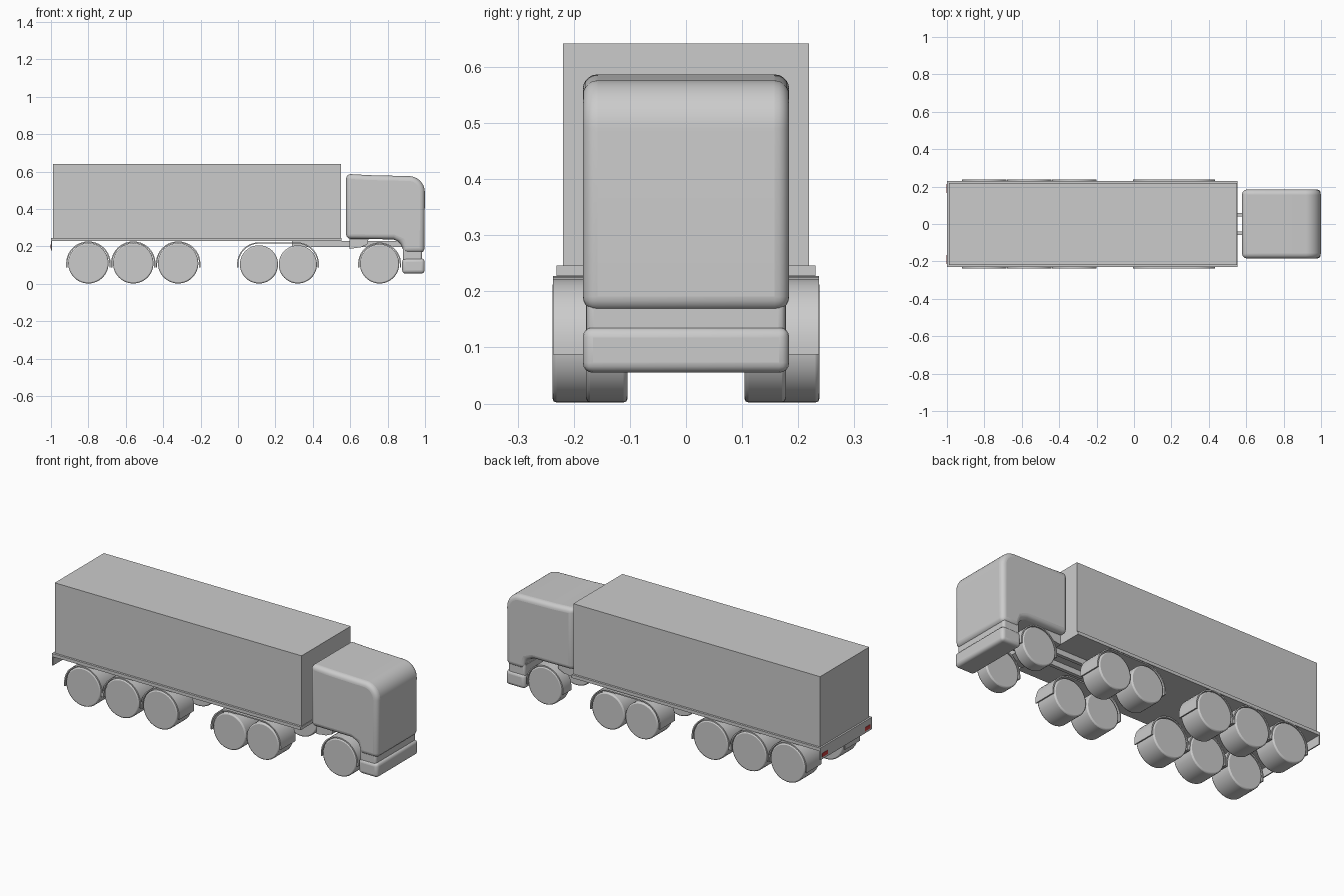
import bpy, bmesh, math

if "Cube" in bpy.data.objects:
    bpy.data.objects.remove(bpy.data.objects["Cube"])

RED = bpy.data.materials.new("tail_red")
RED.diffuse_color = (0.6, 0.05, 0.05, 1)
RED.use_nodes = True
RED.node_tree.nodes["Principled BSDF"].inputs["Base Color"].default_value = RED.diffuse_color


def finish(name, bm, bevel=0, segments=3, smooth=False):
    bmesh.ops.recalc_face_normals(bm, faces=bm.faces)
    mesh = bpy.data.meshes.new(name)
    bm.to_mesh(mesh)
    bm.free()
    ob = bpy.data.objects.new(name, mesh)
    bpy.context.collection.objects.link(ob)
    if bevel:
        m = ob.modifiers.new("bevel", 'BEVEL')
        m.width, m.segments = bevel, segments
        m.limit_method, m.angle_limit = 'ANGLE', math.radians(35)
        m.use_clamp_overlap = False
    if bevel or smooth:
        bpy.ops.object.select_all(action='DESELECT')
        bpy.context.view_layer.objects.active = ob
        ob.select_set(True)
        bpy.ops.object.shade_smooth_by_angle(angle=math.radians(35))
    return ob


def extrude(name, points, y0, y1, **kw):
    """Extrude an x-z outline from y0 to y1."""
    bm = bmesh.new()
    face = bm.faces.new([bm.verts.new((x, y0, z)) for x, z in points])
    out = bmesh.ops.extrude_face_region(bm, geom=[face])
    for g in out["geom"]:
        if isinstance(g, bmesh.types.BMVert):
            g.co.y = y1
    return finish(name, bm, **kw)


def box(name, x0, x1, y0, y1, z0, z1, **kw):
    return extrude(name, [(x0, z0), (x1, z0), (x1, z1), (x0, z1)], y0, y1, **kw)


def arc(cx, cz, r, a0, a1, n):
    return [(cx + r * math.cos(math.radians(a0 + (a1 - a0) * i / n)),
             cz + r * math.sin(math.radians(a0 + (a1 - a0) * i / n))) for i in range(n + 1)]


def guard_outline(xa, xb, zc, r, t, bottom):
    """Mudguard outline: two quarter arcs joined by a flat top."""
    def curve(rad):
        c = arc(xb, zc, rad, 0, 90, 10) + arc(xa, zc, rad, 90, 180, 10)[0 if xa < xb else 1:]
        return [(xb + rad, bottom)] + c + [(xa - rad, bottom)]
    return curve(r) + curve(r - t)[::-1]


# Trailer: cargo box, bed and rear plate
box("cargo_box", -0.99, 0.55, -0.219, 0.219, 0.24, 0.642)
box("trailer_bed", -1.0, 0.553, -0.231, 0.231, 0.228, 0.246)
box("rear_plate", -1.0, -0.994, -0.231, 0.231, 0.178, 0.24)

# Cab: one outline with a wide curve where the roof meets the windscreen
cab = [(0.578, 0.24), (0.83, 0.238), (0.868, 0.222), (0.88, 0.19), (0.88, 0.165), (0.997, 0.165)]
cab += arc(0.913, 0.49, 0.086, 0, 86, 10) + [(0.70, 0.581), (0.578, 0.588)]
extrude("cab", cab, -0.184, 0.184, bevel=0.026, segments=5)
box("cab_lower_column", 0.882, 0.985, -0.177, 0.177, 0.10, 0.21, bevel=0.012)
box("front_bumper", 0.878, 0.998, -0.184, 0.184, 0.055, 0.136, bevel=0.018, segments=4)
extrude("cab_floor", [(0.595, 0.187), (0.655, 0.195), (0.69, 0.21), (0.70, 0.25), (0.595, 0.25)],
        -0.15, 0.15)

# Axle positions: x, wheel radius, outer face y
WHEELS = [(-0.80, 0.108, 0.238), (-0.56, 0.108, 0.238), (-0.32, 0.108, 0.238),
          (0.112, 0.102, 0.238), (0.32, 0.102, 0.238), (0.757, 0.105, 0.178)]
# Mudguards: first and last wheel x, centre z, outer radius, outer face y
GUARDS = [(-0.80, -0.80, 0.108, 0.119, 0.237), (-0.56, -0.56, 0.108, 0.119, 0.237),
          (-0.32, -0.32, 0.108, 0.119, 0.237), (0.112, 0.316, 0.105, 0.117, 0.237),
          (0.757, 0.757, 0.106, 0.115, 0.178)]

for side, s in (("left", 1), ("right", -1)):
    for i, (x, r, y) in enumerate(WHEELS):
        extrude(f"wheel_{side}_{i + 1}", arc(x, r + 0.002, r, 0, 352.5, 47),
                s * 0.104, s * y, bevel=0.007, segments=2)
    for i, (xa, xb, zc, r, y) in enumerate(GUARDS):
        extrude(f"mudguard_{side}_{i + 1}", guard_outline(xa, xb, zc, r, 0.007, 0.087),
                s * 0.104, s * y, smooth=True)
    # Tractor chassis rail and tail light
    box(f"chassis_rail_{side}", 0.29, 0.89, s * 0.04, s * 0.06, 0.198, 0.229)
    light = box(f"tail_light_{side}", -1.002, -0.998, s * 0.165, s * 0.215, 0.19, 0.211)
    light.data.materials.append(RED)
